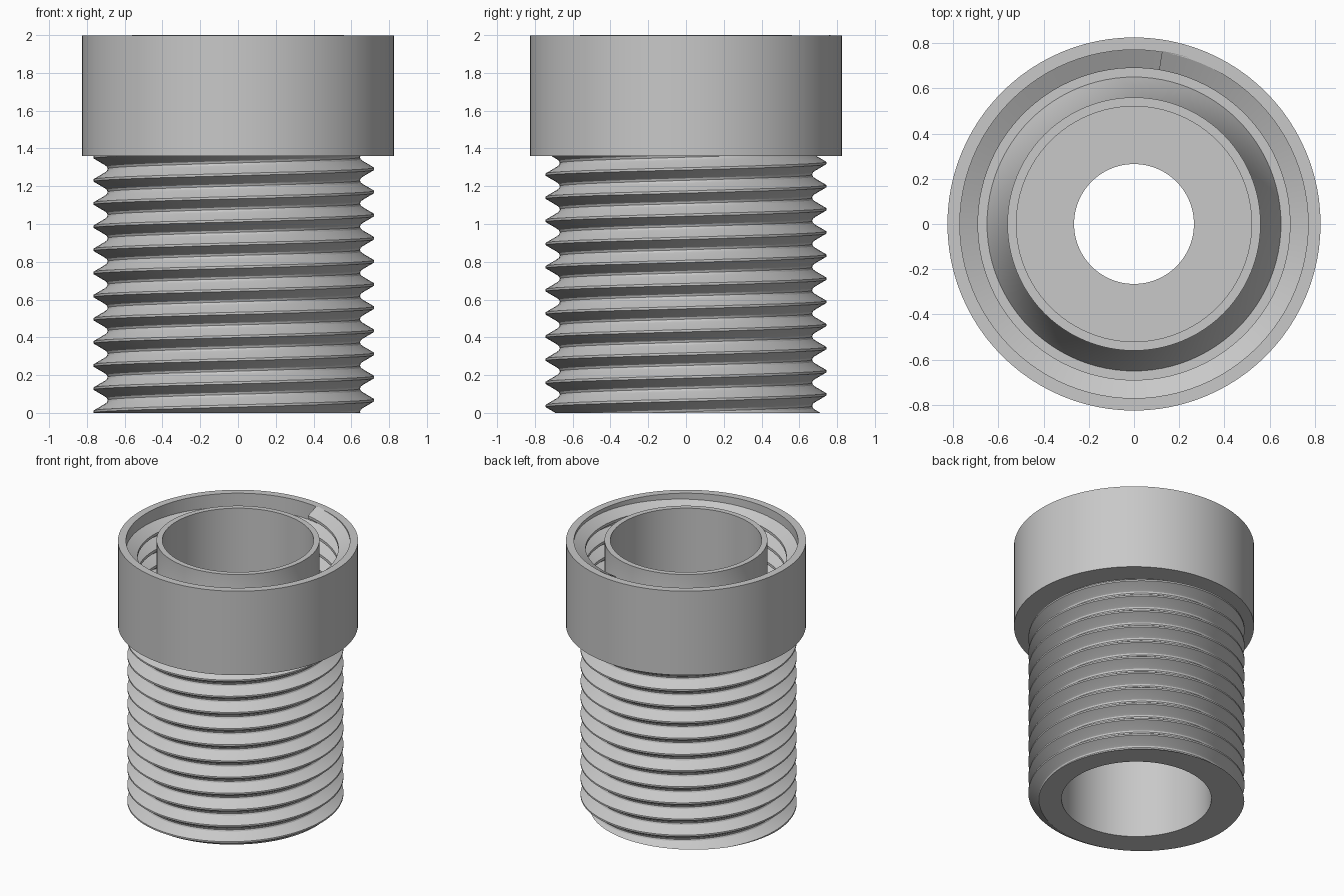
import bpy, bmesh, math
from mathutils import Vector

cube = bpy.data.objects.get("Cube")
if cube:
    bpy.data.objects.remove(cube, do_unlink=True)

SEG = 96          # steps per turn
PITCH = 0.1225    # thread pitch
JOINT = 1.36      # underside of the collar
FLOOR = 1.45      # floor inside the collar
BODY_X = -0.022   # the threaded body sits slightly off the collar axis

grey = bpy.data.materials.new("plain_grey")
grey.use_nodes = True
grey.diffuse_color = (0.58, 0.58, 0.58, 1)
grey.node_tree.nodes["Principled BSDF"].inputs["Base Color"].default_value = (0.58, 0.58, 0.58, 1)


def finish(bm, name, x=0.0):
    bmesh.ops.recalc_face_normals(bm, faces=bm.faces)
    mesh = bpy.data.meshes.new(name)
    bm.to_mesh(mesh)
    bm.free()
    obj = bpy.data.objects.new(name, mesh)
    obj.location.x = x
    mesh.materials.append(grey)
    bpy.context.collection.objects.link(obj)
    bpy.ops.object.select_all(action='DESELECT')
    obj.select_set(True)
    bpy.context.view_layer.objects.active = obj
    bpy.ops.object.shade_smooth_by_angle(angle=math.radians(30))
    return obj


def ring(bm, r, z):
    return [bm.verts.new((r * math.cos(a), r * math.sin(a), z))
            for a in (math.tau * i / SEG for i in range(SEG))]


def skin(bm, a, b, closed):
    n = len(a)
    for i in range(n if closed else n - 1):
        j = (i + 1) % n
        bm.faces.new((a[i], a[j], b[j], b[i]))


def lathe(bm, profile):
    rings = [ring(bm, r, z) for r, z in profile]
    for a, b in zip(rings, rings[1:] + rings[:1]):
        skin(bm, a, b, True)


def helix(bm, profile, angle, z0, turns, closed):
    """Sweep (radius, height) points up a right-handed helix."""
    sections = []
    for i in range(round(turns * SEG) + 1):
        a = angle + math.tau * i / SEG
        lift = z0 + PITCH * i / SEG
        sections.append([bm.verts.new((r * math.cos(a), r * math.sin(a), z + lift))
                         for r, z in profile])
    for a, b in zip(sections, sections[1:]):
        skin(bm, a, b, closed)
    return sections


def clip(bm, z, up):
    geom = bm.verts[:] + bm.edges[:] + bm.faces[:]
    return bmesh.ops.bisect_plane(bm, geom=geom, dist=1e-6, plane_co=Vector((0, 0, z)),
                                  plane_no=Vector((0, 0, up)), clear_outer=True)


# Collar: outer wall, groove, flared inner sleeve and a floor with a hole
bm = bmesh.new()
lathe(bm, [(0.265, JOINT), (0.825, JOINT), (0.825, 1.997), (0.77, 1.997),
           (0.77, FLOOR), (0.65, FLOOR), (0.56, 1.65), (0.56, 2.0),
           (0.52, 2.0), (0.52, FLOOR), (0.265, FLOOR)])
finish(bm, "collar")

# Internal thread: a ridge winding up the collar wall, ending in a square face
bm = bmesh.new()
turns = 4.3
ridge = [(0.775, -0.055), (0.69, -0.01), (0.69, 0.01), (0.775, 0.055)]
sections = helix(bm, ridge, math.radians(80) - math.tau * turns,
                 1.945 - PITCH * turns, turns, True)
bm.faces.new(sections[0])
bm.faces.new(sections[-1])
finish(bm, "internal_thread")

# Threaded body: V-shaped external thread with rounded roots, cut flat at the bottom
bm = bmesh.new()
tooth = [(0.743, -0.006), (0.743, 0.006), (0.685, 0.04), (0.672, 0.05),
         (0.668, PITCH / 2), (0.672, PITCH - 0.05), (0.685, PITCH - 0.04),
         (0.743, PITCH - 0.006)]
helix(bm, tooth, math.pi, 0.006 - 2 * PITCH, 15, False)
bmesh.ops.remove_doubles(bm, verts=bm.verts, dist=1e-5)
clip(bm, 1.39, 1)
cut = clip(bm, 0, -1)["geom_cut"]
rim = [e for e in cut if isinstance(e, bmesh.types.BMEdge)]
# Bore and bottom face
low, high = ring(bm, 0.515, 0), ring(bm, 0.515, JOINT + 0.01)
skin(bm, low, high, True)
rim += [bm.edges.get((low[i - 1], low[i])) for i in range(SEG)]
bmesh.ops.triangle_fill(bm, use_beauty=True, use_dissolve=False, edges=rim,
                        normal=Vector((0, 0, -1)))
finish(bm, "threaded_body", BODY_X)
